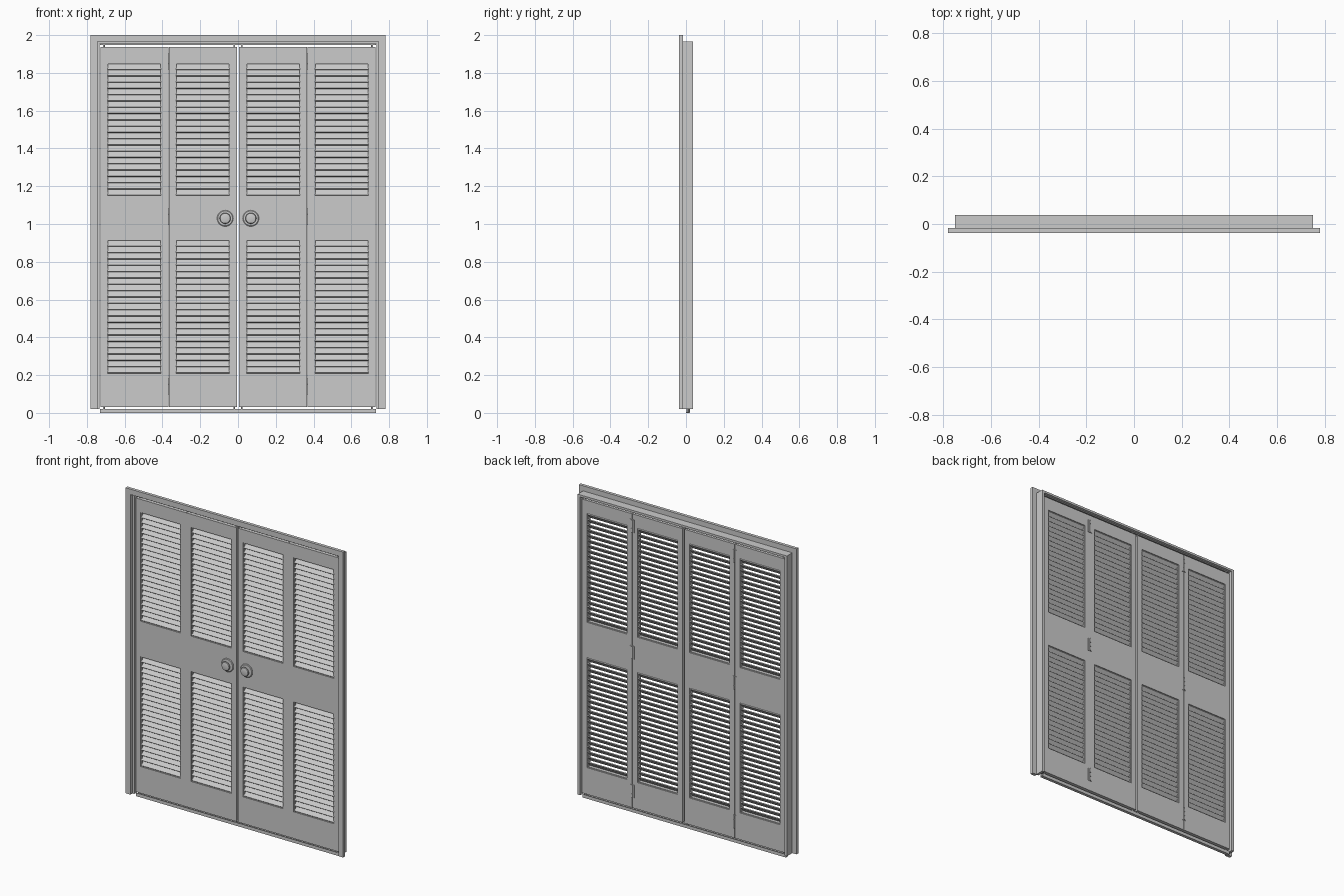
import bpy, bmesh
from math import sin, cos, pi, radians
from mathutils import Matrix, Vector

if "Cube" in bpy.data.objects:
    bpy.data.objects.remove(bpy.data.objects["Cube"])

DOOR_F, DOOR_B = -0.008, 0.026          # door front and back planes
DOOR_Z0, DOOR_Z1 = 0.032, 1.937
OPEN_Z = [(0.205, 0.918), (1.147, 1.853)]
LEAVES = [("inner", 0.006, 0.366, 0.042, 0.330),
          ("outer", 0.368, 0.727, 0.405, 0.693)]


def finish(name, bm, mirror=False):
    bmesh.ops.recalc_face_normals(bm, faces=bm.faces)
    me = bpy.data.meshes.new(name)
    bm.to_mesh(me)
    bm.free()
    ob = bpy.data.objects.new(name, me)
    bpy.context.collection.objects.link(ob)
    if mirror:
        m = ob.modifiers.new("mirror", 'MIRROR')
        m.use_mirror_merge = False
    return ob


def add_box(bm, x0, x1, y0, y1, z0, z1, tilt=0.0):
    c = Vector(((x0 + x1) / 2, (y0 + y1) / 2, (z0 + z1) / 2))
    mat = (Matrix.Translation(c) @ Matrix.Rotation(tilt, 4, 'X')
           @ Matrix.Diagonal((x1 - x0, y1 - y0, z1 - z0, 1)))
    bmesh.ops.create_cube(bm, size=1, matrix=mat)


def prism(name, pts, y0, y1):
    bm = bmesh.new()
    f = bm.faces.new([bm.verts.new((x, y0, z)) for x, z in pts])
    g = bmesh.ops.extrude_face_region(bm, geom=[f])
    bmesh.ops.translate(bm, vec=(0, y1 - y0, 0),
                        verts=[v for v in g["geom"] if isinstance(v, bmesh.types.BMVert)])
    return finish(name, bm)


def arch(xo, xi, zb, zi, zt):
    return [(-xo, zb), (-xo, zt), (xo, zt), (xo, zb),
            (xi, zb), (xi, zi), (-xi, zi), (-xi, zb)]


def pierced_panel(name, xs, zs, holes, y0, y1):
    # flat grid with open cells, extruded to thickness
    bm = bmesh.new()
    v = {(i, k): bm.verts.new((x, y0, z)) for i, x in enumerate(xs) for k, z in enumerate(zs)}
    for i in range(len(xs) - 1):
        for k in range(len(zs) - 1):
            if (i, k) not in holes:
                bm.faces.new([v[i, k], v[i + 1, k], v[i + 1, k + 1], v[i, k + 1]])
    g = bmesh.ops.extrude_face_region(bm, geom=list(bm.faces))
    bmesh.ops.translate(bm, vec=(0, y1 - y0, 0),
                        verts=[w for w in g["geom"] if isinstance(w, bmesh.types.BMVert)])
    return finish(name, bm, True)


def lathe(name, prof, x, z, n=32):
    # profile of (radius, y) turned about the y axis
    bm = bmesh.new()
    rings = [[bm.verts.new((x + r * cos(2 * pi * i / n), y, z + r * sin(2 * pi * i / n)))
              for i in range(n)] for r, y in prof]
    for a, b in zip(rings, rings[1:]):
        for i in range(n):
            bm.faces.new([a[i], a[(i + 1) % n], b[(i + 1) % n], b[i]])
    bm.faces.new(rings[0])
    bm.faces.new(rings[-1])
    return finish(name, bm, True)


# Casing and jamb
prism("casing", arch(0.78, 0.745, 0.02, 1.965, 2.0), -0.037, -0.017)
prism("jamb", arch(0.75, 0.732, 0.02, 1.953, 1.967), -0.017, 0.038)

# Louvred leaves
for label, x0, x1, hx0, hx1 in LEAVES:
    zs = [DOOR_Z0, *OPEN_Z[0], *OPEN_Z[1], DOOR_Z1]
    pierced_panel(label + "_leaf", [x0, hx0, hx1, x1], zs, {(1, 1), (1, 3)}, DOOR_F, DOOR_B)
    slats, bead = bmesh.new(), bmesh.new()
    for z0, z1 in OPEN_Z:
        # recessed bead around the opening
        w, y0, y1 = 0.005, DOOR_F + 0.006, DOOR_B - 0.006
        add_box(bead, hx0, hx0 + w, y0, y1, z0, z1)
        add_box(bead, hx1 - w, hx1, y0, y1, z0, z1)
        add_box(bead, hx0 + w, hx1 - w, y0, y1, z0, z0 + w)
        add_box(bead, hx0 + w, hx1 - w, y0, y1, z1 - w, z1)
        # slats sloping down toward the front
        n = 21
        pitch = (z1 - z0 - 0.008) / n
        yc = (DOOR_F + DOOR_B) / 2
        for i in range(n):
            zc = z0 + 0.004 + pitch * (i + 0.5)
            add_box(slats, hx0 + 0.002, hx1 - 0.002, yc - 0.0205, yc + 0.0205,
                    zc - 0.003, zc + 0.003, radians(48))
    finish(label + "_louvre_slats", slats, True)
    finish(label + "_opening_bead", bead, True)

# Hinges on the back of each fold
bm = bmesh.new()
for z in (0.14, 1.04, 1.86):
    for s in (-1, 1):
        a, b = sorted((0.367 + s * 0.001, 0.367 + s * 0.015))
        add_box(bm, a, b, DOOR_B - 0.001, DOOR_B + 0.003, z - 0.042, z + 0.042)
    for k in range(3):
        bmesh.ops.create_cone(bm, cap_ends=True, segments=12, radius1=0.005, radius2=0.005,
                              depth=0.027,
                              matrix=Matrix.Translation((0.367, DOOR_B + 0.004, z + (k - 1) * 0.028)))
finish("hinges", bm, True)

# Bottom and top tracks as open channels
bm = bmesh.new()
add_box(bm, -0.73, 0.73, 0.0, 0.02, 0.0, 0.005)
add_box(bm, -0.73, 0.73, 0.0, 0.003, 0.005, 0.021)
add_box(bm, -0.73, 0.73, 0.017, 0.02, 0.005, 0.021)
finish("bottom_track", bm)
bm = bmesh.new()
for y in (-0.002, 0.017):
    add_box(bm, -0.731, 0.731, y, y + 0.003, 1.947, 1.954)
finish("top_track", bm)

# Pivot and guide pins
bm = bmesh.new()
for x in (0.02, 0.71):
    for z0, z1 in ((0.005, 0.036), (1.93, 1.955)):
        bmesh.ops.create_cone(bm, cap_ends=True, segments=12, radius1=0.005, radius2=0.005,
                              depth=z1 - z0, matrix=Matrix.Translation((x, 0.01, (z0 + z1) / 2)))
finish("pivot_pins", bm, True)

# Round knobs with backplates
knob = lathe("knob", [(0.043, DOOR_F + 0.001), (0.043, -0.011), (0.039, -0.014), (0.033, -0.014),
                      (0.018, -0.015), (0.015, -0.020), (0.021, -0.024), (0.029, -0.027),
                      (0.029, -0.030), (0.026, -0.034), (0.018, -0.036), (0.006, -0.037)],
             0.068, 1.03)
bpy.context.view_layer.objects.active = knob
knob.select_set(True)
bpy.ops.object.shade_smooth_by_angle(angle=radians(35))
